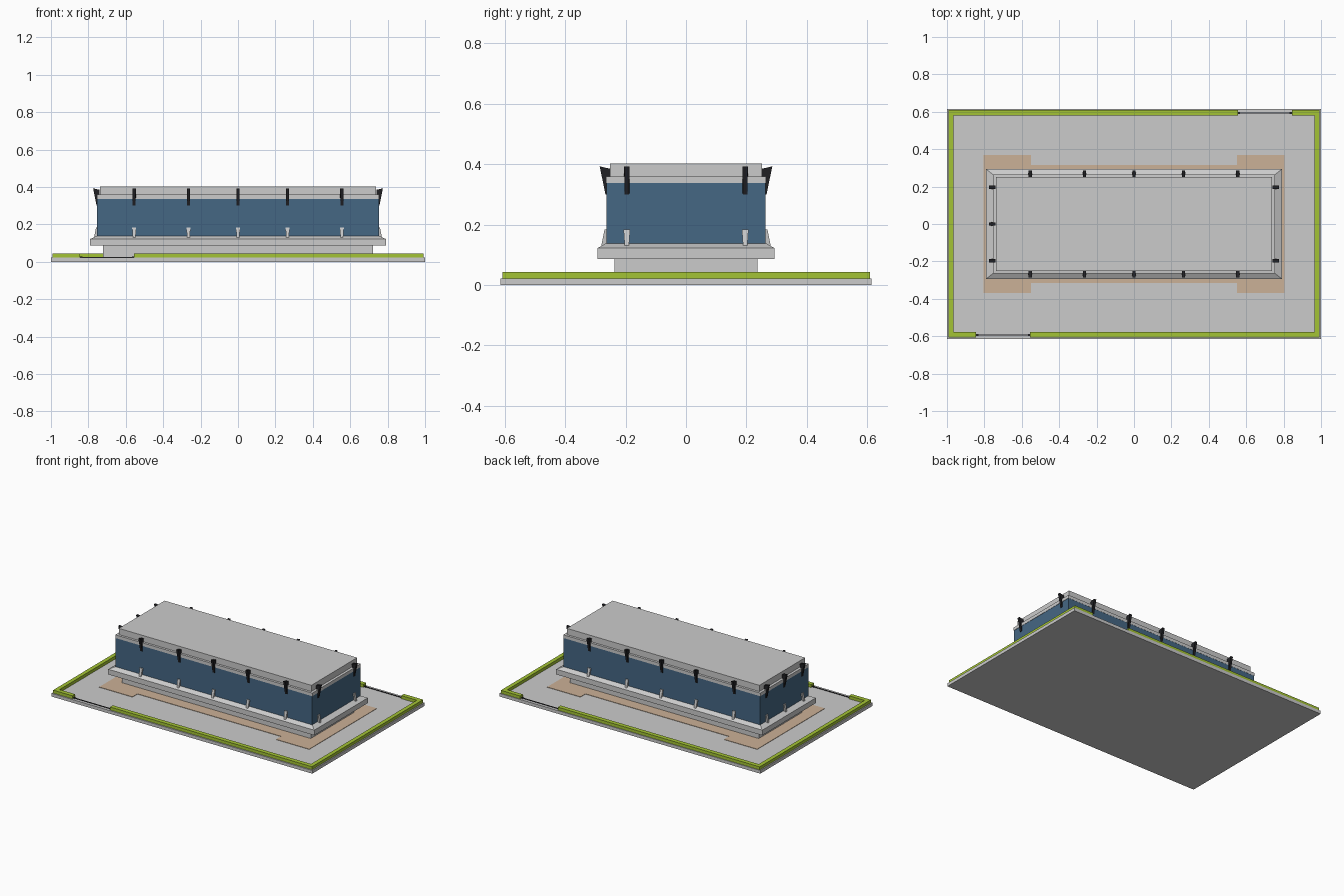
import bpy, bmesh, math
from mathutils import Matrix

if "Cube" in bpy.data.objects:
    bpy.data.objects.remove(bpy.data.objects["Cube"])


def mat(name, r, g, b):
    m = bpy.data.materials.new(name)
    m.diffuse_color = (r, g, b, 1)
    m.use_nodes = True
    m.node_tree.nodes["Principled BSDF"].inputs["Base Color"].default_value = m.diffuse_color
    return m


GREY = mat("concrete grey", 0.60, 0.60, 0.60)
GLASS = mat("window grey", 0.30, 0.30, 0.30)
BLUE = mat("cladding blue", 0.06, 0.135, 0.23)
GREEN = mat("hedge green", 0.37, 0.55, 0.035)
TAN = mat("paving tan", 0.60, 0.44, 0.31)
BLACK = mat("metal black", 0.015, 0.015, 0.018)


def finish(name, bm, material):
    bmesh.ops.recalc_face_normals(bm, faces=bm.faces[:])
    me = bpy.data.meshes.new(name)
    bm.to_mesh(me)
    bm.free()
    me.materials.append(material)
    ob = bpy.data.objects.new(name, me)
    bpy.context.collection.objects.link(ob)
    return ob


def add_box(bm, x0, x1, y0, y1, z0, z1):
    m = Matrix.Translation(((x0 + x1) / 2, (y0 + y1) / 2, (z0 + z1) / 2))
    m = m @ Matrix.Diagonal((x1 - x0, y1 - y0, z1 - z0, 1))
    bmesh.ops.create_cube(bm, size=1, matrix=m)


def boxes(name, material, *items):
    bm = bmesh.new()
    for it in items:
        add_box(bm, *it)
    return finish(name, bm, material)


def tiers(name, material, rings):
    """Stack of centred rectangles (half x, half y, z), capped at both ends."""
    bm = bmesh.new()
    loops = [[bm.verts.new((sx * hx, sy * hy, z)) for sx, sy in ((-1, -1), (1, -1), (1, 1), (-1, 1))]
             for hx, hy, z in rings]
    for a, b in zip(loops, loops[1:]):
        for i in range(4):
            j = (i + 1) % 4
            bm.faces.new((a[i], a[j], b[j], b[i]))
    bm.faces.new(loops[0])
    bm.faces.new(loops[-1])
    return finish(name, bm, material)


def bracket(name, material, profile, place):
    """profile: (outward, z, half width) points, extruded sideways."""
    bm = bmesh.new()
    sides = [[bm.verts.new((s * w, -o, z)) for o, z, w in profile] for s in (-1, 1)]
    n = len(profile)
    bm.faces.new(sides[0])
    bm.faces.new(sides[1])
    for i in range(n):
        j = (i + 1) % n
        bm.faces.new((sides[0][i], sides[0][j], sides[1][j], sides[1][i]))
    ob = finish(name, bm, material)
    ob.matrix_world = place
    return ob


# site slab, paving and hedges
boxes("site_slab", GREY, (-1, 1, -0.615, 0.615, 0, 0.022))
boxes("paving", TAN,
      (-0.805, -0.55, -0.37, 0.37, 0.021, 0.0245),
      (0.55, 0.805, -0.37, 0.37, 0.021, 0.0245),
      (-0.55, 0.55, -0.315, 0.315, 0.021, 0.0245))
H = (0.021, 0.043)
boxes("hedge", GREEN,
      (-0.992, -0.964, -0.607, 0.61, *H), (0.964, 0.992, -0.607, 0.61, *H),
      (-0.964, -0.845, -0.607, -0.577, *H), (-0.555, 0.964, -0.607, -0.577, *H),
      (-0.964, 0.555, 0.58, 0.61, *H), (0.845, 0.964, 0.58, 0.61, *H))

# sliding gates in the two hedge gaps
for name, s in (("front_gate", 1), ("back_gate", -1)):
    xs = sorted((-0.838 * s, -0.56 * s))
    y = -0.593 * s
    boxes(name, BLACK, (xs[0], xs[1], y - 0.002, y + 0.002, 0.018, 0.026),
          *[(x - 0.006, x + 0.006, y - 0.005, y + 0.005, 0.018, 0.028) for x in xs])

# ground floor with piers and windows between them
boxes("ground_floor", GREY, (-0.705, 0.705, -0.222, 0.222, 0.02, 0.09))
px = [-0.712, -0.555, -0.265, 0, 0.265, 0.555, 0.712]
py = [-0.225, 0, 0.225]
piers = [(x - 0.011, x + 0.011, -0.236, 0.236, 0.02, 0.09) for x in px]
piers += [(-0.723, 0.723, y - 0.011, y + 0.011, 0.02, 0.09) for y in py]
boxes("ground_piers", GREY, *piers)
wz = (0.038, 0.075)
wins = []
for a, b in zip(px, px[1:]):
    inset = 0.022 if b - a < 0.2 else 0.036
    for y in (-0.224, 0.224):
        wins.append((a + inset, b - inset, y - 0.003, y + 0.003, *wz))
for c in (-0.109, 0.109):
    for x in (-0.707, 0.707):
        wins.append((x - 0.003, x + 0.003, c - 0.062, c + 0.062, *wz))
boxes("ground_windows", GLASS, *wins)

# overhanging floor slab with sloped top, upper storey and stepped roof
tiers("floor_ledge", GREY, [(0.79, 0.293, 0.086), (0.79, 0.293, 0.122), (0.755, 0.265, 0.138)])
tiers("upper_storey", BLUE, [(0.753, 0.264, 0.13), (0.753, 0.264, 0.338)])
tiers("roof", GREY, [(0.755, 0.265, 0.337), (0.755, 0.265, 0.359),
                     (0.738, 0.251, 0.36), (0.738, 0.251, 0.403)])

# dark roof brackets above, grey feet below, around all four sides
top_profile = [(-0.012, 0.30, 0.008), (0.003, 0.30, 0.008), (0.013, 0.35, 0.008),
               (0.022, 0.393, 0.009), (-0.012, 0.385, 0.009)]
foot_profile = [(-0.01, 0.128, 0.007), (0.017, 0.128, 0.007), (0.006, 0.183, 0.011), (-0.01, 0.183, 0.011)]
spots = []
for x in px[1:-1]:
    spots.append(Matrix.Translation((x, -0.264, 0)))
    spots.append(Matrix.Translation((x, 0.264, 0)) @ Matrix.Rotation(math.pi, 4, 'Z'))
for y in (-0.196, 0.196):
    spots.append(Matrix.Translation((0.753, y, 0)) @ Matrix.Rotation(math.pi / 2, 4, 'Z'))
for y in (-0.196, 0, 0.196):
    spots.append(Matrix.Translation((-0.753, y, 0)) @ Matrix.Rotation(-math.pi / 2, 4, 'Z'))
for i, place in enumerate(spots):
    bracket(f"roof_bracket_{i}", BLACK, top_profile, place)
    bracket(f"wall_foot_{i}", GREY, foot_profile, place)
